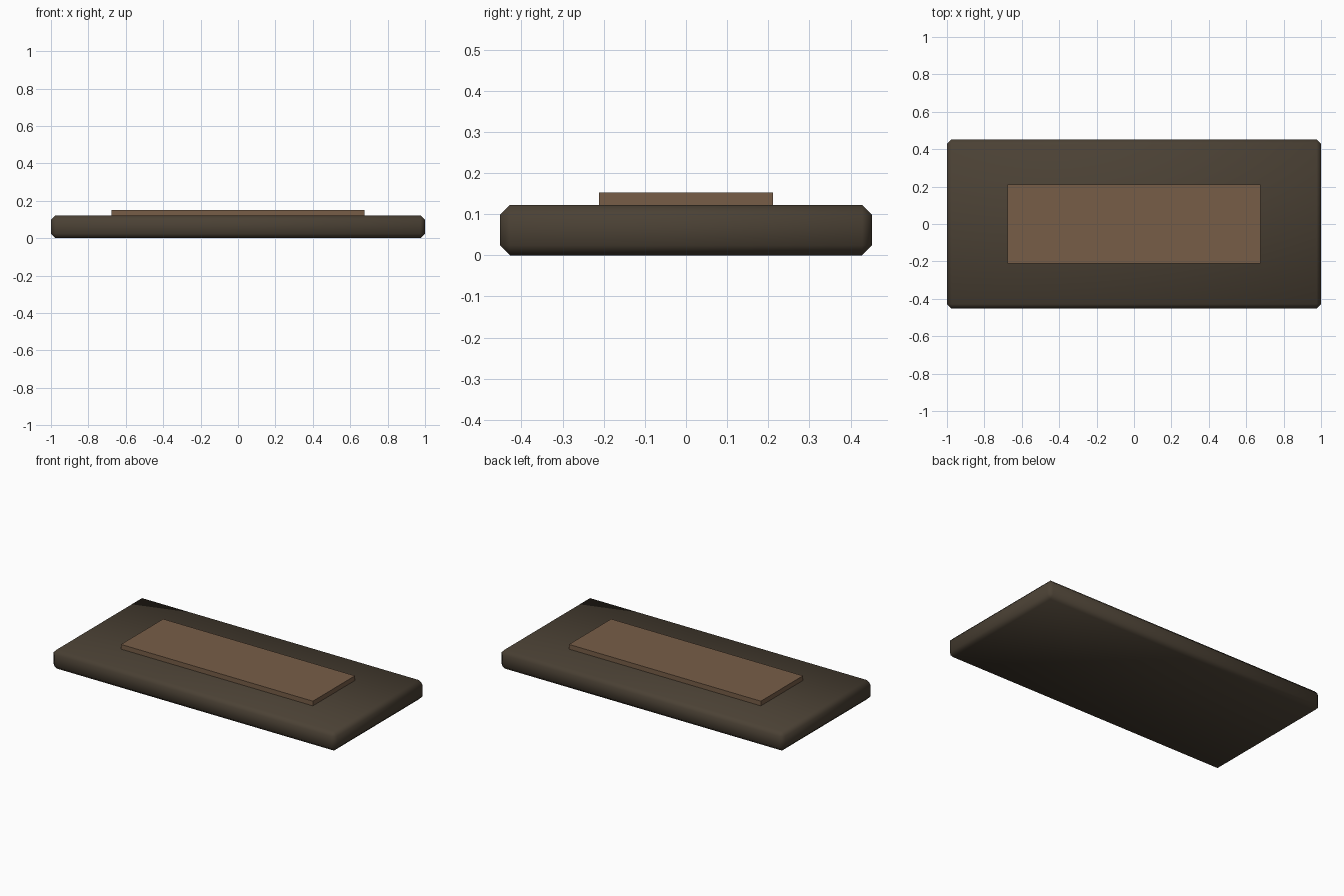
import bpy

if "Cube" in bpy.data.objects:
    bpy.data.objects.remove(bpy.data.objects["Cube"])


def material(name, color):
    m = bpy.data.materials.new(name)
    m.diffuse_color = (*color, 1)
    m.use_nodes = True
    m.node_tree.nodes["Principled BSDF"].inputs["Base Color"].default_value = m.diffuse_color
    return m


def box(name, size, z_low, mat):
    bpy.ops.mesh.primitive_cube_add(size=1, location=(0, 0, z_low + size[2] / 2))
    o = bpy.context.object
    o.name = name
    o.scale = size
    bpy.ops.object.transform_apply(location=False, rotation=False, scale=True)
    o.data.materials.append(mat)
    return o


dark_brown = material("dark brown", (0.07, 0.053, 0.035))
tan_brown = material("tan brown", (0.185, 0.111, 0.064))

# Chamfered base slab, smooth shaded across the chamfers
slab = box("base_slab", (2.0, 0.904, 0.122), 0, dark_brown)
bevel = slab.modifiers.new("chamfer", 'BEVEL')
bevel.width = 0.024
bevel.segments = 1
bpy.ops.object.modifier_apply(modifier="chamfer")
bpy.ops.object.shade_smooth()

# Thin raised panel, seated slightly into the slab
box("top_panel", (1.352, 0.424, 0.04), 0.112, tan_brown)
